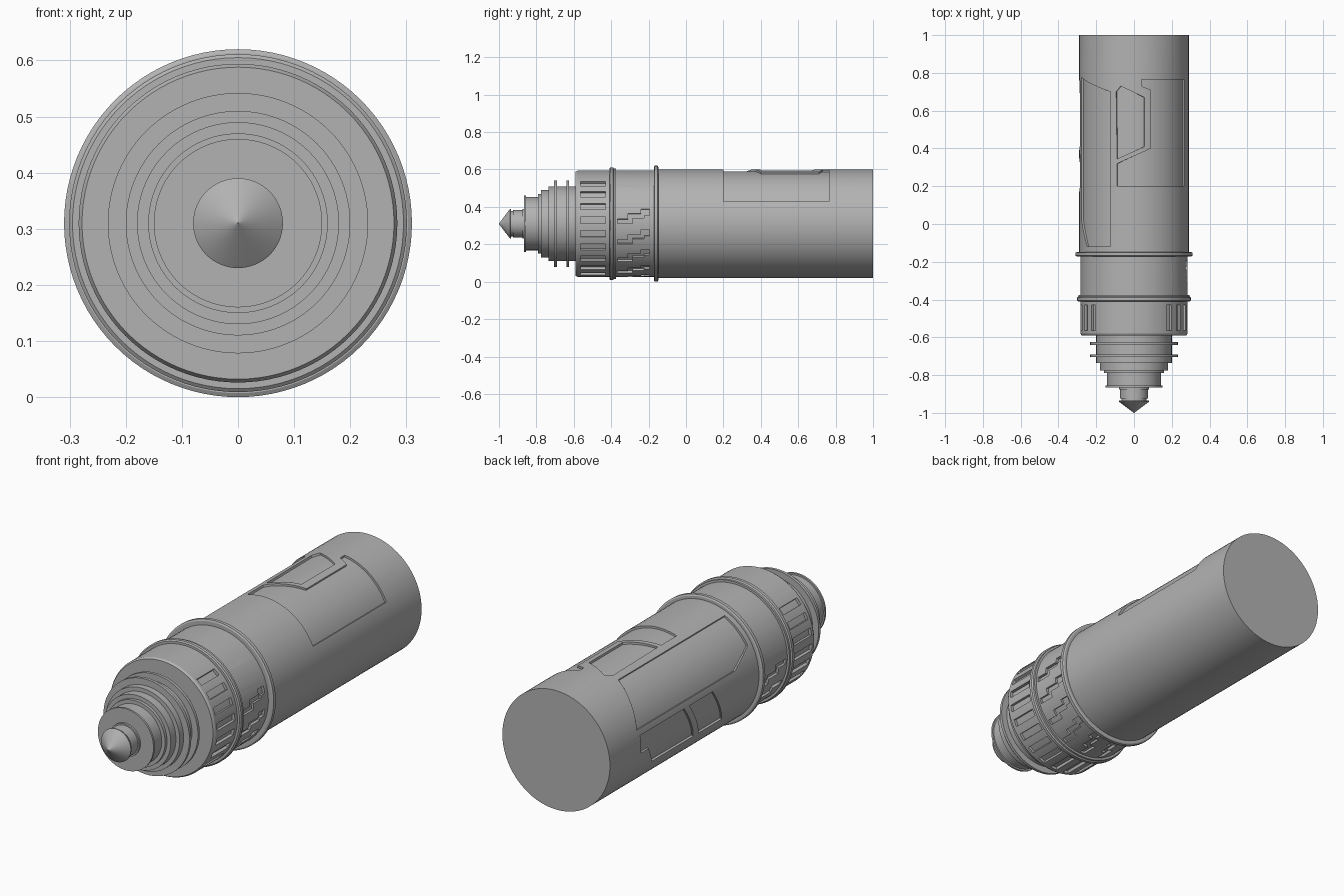
import bpy, bmesh, math
from mathutils import Vector, Matrix

if "Cube" in bpy.data.objects:
    bpy.data.objects.remove(bpy.data.objects["Cube"], do_unlink=True)

AXIS_Z = 0.31
SEGMENTS = 96
STEP = 360 / SEGMENTS

metal = bpy.data.materials.new("grey metal")
metal.use_nodes = True
metal.diffuse_color = (0.45, 0.45, 0.45, 1)
metal.node_tree.nodes["Principled BSDF"].inputs["Base Color"].default_value = metal.diffuse_color
parts = []


def add_object(name, bm):
    mesh = bpy.data.meshes.new(name)
    bm.to_mesh(mesh)
    bm.free()
    obj = bpy.data.objects.new(name, mesh)
    bpy.context.collection.objects.link(obj)
    return obj


def lathe(name, profile):
    """Spin (y, radius) points around the long axis, closing both ends."""
    points = [(profile[0][0], 0)] + profile + [(profile[-1][0], 0)]
    bm = bmesh.new()
    verts = [bm.verts.new((r, y, AXIS_Z)) for y, r in points]
    edges = [bm.edges.new(pair) for pair in zip(verts, verts[1:])]
    bmesh.ops.spin(bm, geom=verts + edges, cent=(0, 0, AXIS_Z), axis=(0, -1, 0),
                   angle=math.tau, steps=SEGMENTS, use_merge=True)
    bmesh.ops.remove_doubles(bm, verts=bm.verts, dist=1e-5)
    bmesh.ops.recalc_face_normals(bm, faces=bm.faces)
    obj = add_object(name, bm)
    obj.data.materials.append(metal)
    parts.append(obj)
    return obj


def stepped(levels):
    """Turn (start, end, radius) levels into a profile of sharp steps."""
    return [p for a, b, r in levels for p in ((a, r), (b, r))]


def wrapped_cutter(outlines, r_in, r_out):
    """Wrap flat (angle, y) outlines around the axis as thick curved plates."""
    bm = bmesh.new()
    for outline in outlines:
        bm.faces.new([bm.verts.new((a, y, 0)) for a, y in outline])
    bmesh.ops.triangulate(bm, faces=bm.faces[:])
    low = min(a for o in outlines for a, y in o)
    high = max(a for o in outlines for a, y in o)
    for i in range(math.floor(low / STEP), math.ceil(high / STEP) + 1):
        bmesh.ops.bisect_plane(bm, geom=bm.verts[:] + bm.edges[:] + bm.faces[:], dist=1e-5,
                               plane_co=(i * STEP, 0, 0), plane_no=(1, 0, 0))
    top = bmesh.ops.extrude_face_region(bm, geom=bm.faces[:], use_keep_orig=True)["geom"]
    for v in top:
        if isinstance(v, bmesh.types.BMVert):
            v.co.z = 1
    for v in bm.verts:
        angle = math.radians(v.co.x)
        r = r_out if v.co.z > 0.5 else r_in
        v.co = Vector((r * math.cos(angle), v.co.y, AXIS_Z + r * math.sin(angle)))
    bmesh.ops.recalc_face_normals(bm, faces=bm.faces)
    return add_object("recess_cutter", bm)


def carve(obj, outlines, r_in, r_out):
    cutter = wrapped_cutter(outlines, r_in, r_out)
    cutter.hide_render = True
    mod = obj.modifiers.new("recess", "BOOLEAN")
    mod.operation, mod.solver, mod.object = "DIFFERENCE", "EXACT", cutter
    bpy.context.view_layer.update()
    graph = bpy.context.evaluated_depsgraph_get()
    mesh = bpy.data.meshes.new_from_object(obj.evaluated_get(graph))
    obj.modifiers.clear()
    obj.data = mesh
    bpy.data.objects.remove(cutter, do_unlink=True)


def box(a0, a1, y0, y1):
    return [(a0, y0), (a1, y0), (a1, y1), (a0, y1)]


# Pointed tip and neck
lathe("tip_cone", [(-1, 0.001), (-0.945, 0.074), (-0.94, 0.08), (-0.935, 0.08)])
lathe("tip_neck", stepped([(-0.94, -0.925, 0.067), (-0.925, -0.875, 0.073),
                           (-0.875, -0.86, 0.08)]))

# Stepped nose with two thin fins
lathe("stepped_nose", stepped([
    (-0.865, -0.855, 0.15), (-0.855, -0.79, 0.142), (-0.79, -0.775, 0.16),
    (-0.775, -0.735, 0.18), (-0.735, -0.58, 0.2)]))
for name, y in (("front_fin", -0.705), ("rear_fin", -0.64)):
    lathe(name, stepped([(y, y + 0.014, 0.232)]))

# Slotted collar
slotted = lathe("slotted_collar", [(-0.59, 0.27), (-0.59, 0.278), (-0.58, 0.284), (-0.4, 0.284)])
carve(slotted, [box(a + 0.5, a + 7.5, -0.565, -0.43) for a in range(0, 360, 15)], 0.27, 0.32)

# Collar with stepped grooves
zigzag = [(0, -0.365), (5, -0.365), (5, -0.31), (11, -0.31), (11, -0.24), (16, -0.24),
          (16, -0.195), (9, -0.195), (9, -0.225), (6, -0.225), (6, -0.285), (0, -0.285)]
grooved = lathe("grooved_collar", stepped([(-0.38, -0.16, 0.284)]))
carve(grooved, [[(a + i * 22.5, y) for a, y in zigzag] for i in range(16)], 0.272, 0.32)

# Retaining rings
lathe("front_ring", [(-0.41, 0.295), (-0.405, 0.301), (-0.39, 0.301), (-0.385, 0.295),
                     (-0.375, 0.295)])
lathe("rear_ring", [(-0.172, 0.303), (-0.168, 0.31), (-0.152, 0.31), (-0.148, 0.303)])

# Barrel with recessed panels
barrel = lathe("barrel", stepped([(-0.16, 1, 0.29)]))
top_panels = [
    box(24, 108, -0.12, 0.015),
    box(24, 108, 0.035, 0.17),
    [(24, 0.2), (108, 0.2), (108, 0.32), (72, 0.4), (72, 0.71), (82, 0.73),
     (82, 0.765), (24, 0.765)],
    [(108, 0.345), (79, 0.41), (79, 0.67), (104, 0.73), (109, 0.7)],
]
side_panels = [
    [(115.5, -0.12), (149, -0.12), (163, 0.02), (163, 0.775), (140, 0.74), (115.5, 0.7)],
    [(169, 0.42), (205, 0.32), (205, 0.64), (186, 0.7), (186, 0.76), (169, 0.76)],
    [(169, 0.2), (205, 0.1), (205, 0.28), (169, 0.38)],
    [(169, 0.02), (190, -0.1), (205, -0.1), (205, 0.06), (169, 0.16)],
]
carve(barrel, top_panels + side_panels, 0.28, 0.32)

# Smooth curved walls, keep machined edges sharp
bpy.ops.object.select_all(action="DESELECT")
for obj in parts:
    obj.select_set(True)
bpy.context.view_layer.objects.active = barrel
bpy.ops.object.shade_smooth_by_angle(angle=math.radians(25))
